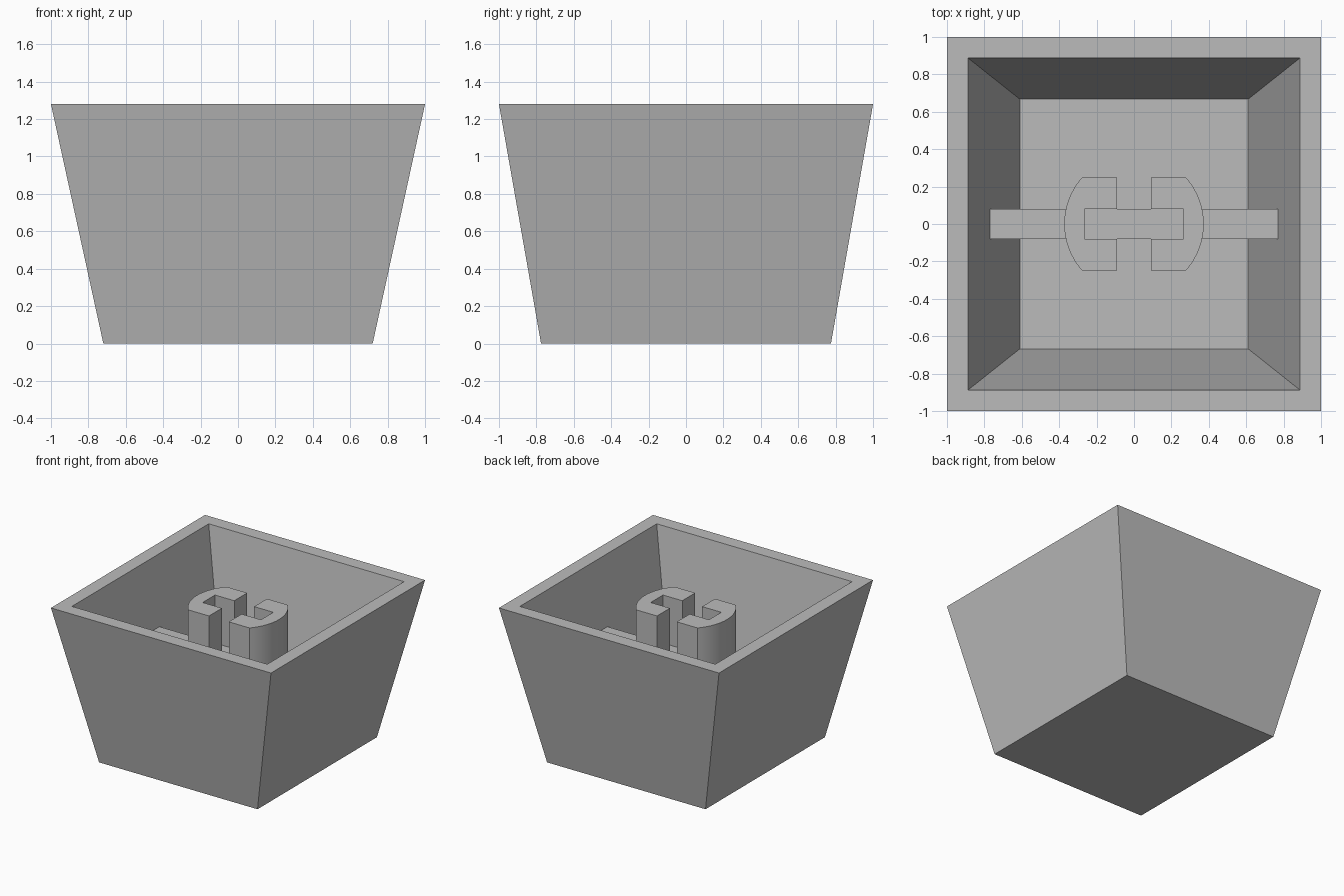
import bpy
import bmesh
import math

cube = bpy.data.objects.get("Cube")
if cube:
    bpy.data.objects.remove(cube, do_unlink=True)

HEIGHT = 1.28
FLOOR = 0.09
STEM_TOP = 1.17
BAR_TOP = 0.775

plastic = bpy.data.materials.new("plain grey")
plastic.use_nodes = True
grey = (0.5, 0.5, 0.5, 1)
plastic.diffuse_color = grey
plastic.node_tree.nodes["Principled BSDF"].inputs["Base Color"].default_value = grey


def make_object(name, bm):
    bmesh.ops.recalc_face_normals(bm, faces=bm.faces)
    mesh = bpy.data.meshes.new(name)
    bm.to_mesh(mesh)
    bm.free()
    mesh.materials.append(plastic)
    obj = bpy.data.objects.new(name, mesh)
    bpy.context.collection.objects.link(obj)
    return obj


def loft(name, rings):
    """Join rings of equal length by quads and cap both ends."""
    bm = bmesh.new()
    loops = [[bm.verts.new(p) for p in ring] for ring in rings]
    for a, b in zip(loops, loops[1:]):
        for i in range(len(a)):
            j = (i + 1) % len(a)
            bm.faces.new((a[i], a[j], b[j], b[i]))
    bm.faces.new(loops[0])
    bm.faces.new(loops[-1])
    return make_object(name, bm)


def rect(x, y, z):
    return [(-x, -y, z), (x, -y, z), (x, y, z), (-x, y, z)]


# Tapered open tub: outer base, outer rim, inner rim, inner floor
loft("tapered_shell", [
    rect(0.72, 0.775, 0),
    rect(1, 1, HEIGHT),
    rect(0.888, 0.888, HEIGHT),
    rect(0.61, 0.667, FLOOR),
])

# Cross bar, its ends following the sloping walls
loft("cross_bar", [
    rect(0.612, 0.08, FLOOR - 0.005),
    rect(0.77, 0.08, BAR_TOP),
])

# Two C-shaped stem halves with curved outer sides
RADIUS, HALF_DEPTH, GAP, SLOT_X, SLOT_Y = 0.373, 0.248, 0.09, 0.265, 0.08
limit = math.asin(HALF_DEPTH / RADIUS)
steps = 16
arc = [limit * (2 * i / steps - 1) for i in range(steps + 1)]
outline = [(RADIUS * math.cos(t), RADIUS * math.sin(t)) for t in arc]
outline += [(GAP, HALF_DEPTH), (GAP, SLOT_Y), (SLOT_X, SLOT_Y),
            (SLOT_X, -SLOT_Y), (GAP, -SLOT_Y), (GAP, -HALF_DEPTH)]

for side, name in ((1, "left_stem"), (-1, "right_stem")):
    stem = loft(name, [[(side * x, y, z) for x, y in outline]
                       for z in (FLOOR - 0.005, STEM_TOP)])
    bpy.ops.object.select_all(action="DESELECT")
    stem.select_set(True)
    bpy.context.view_layer.objects.active = stem
    bpy.ops.object.shade_smooth_by_angle(angle=math.radians(25))
